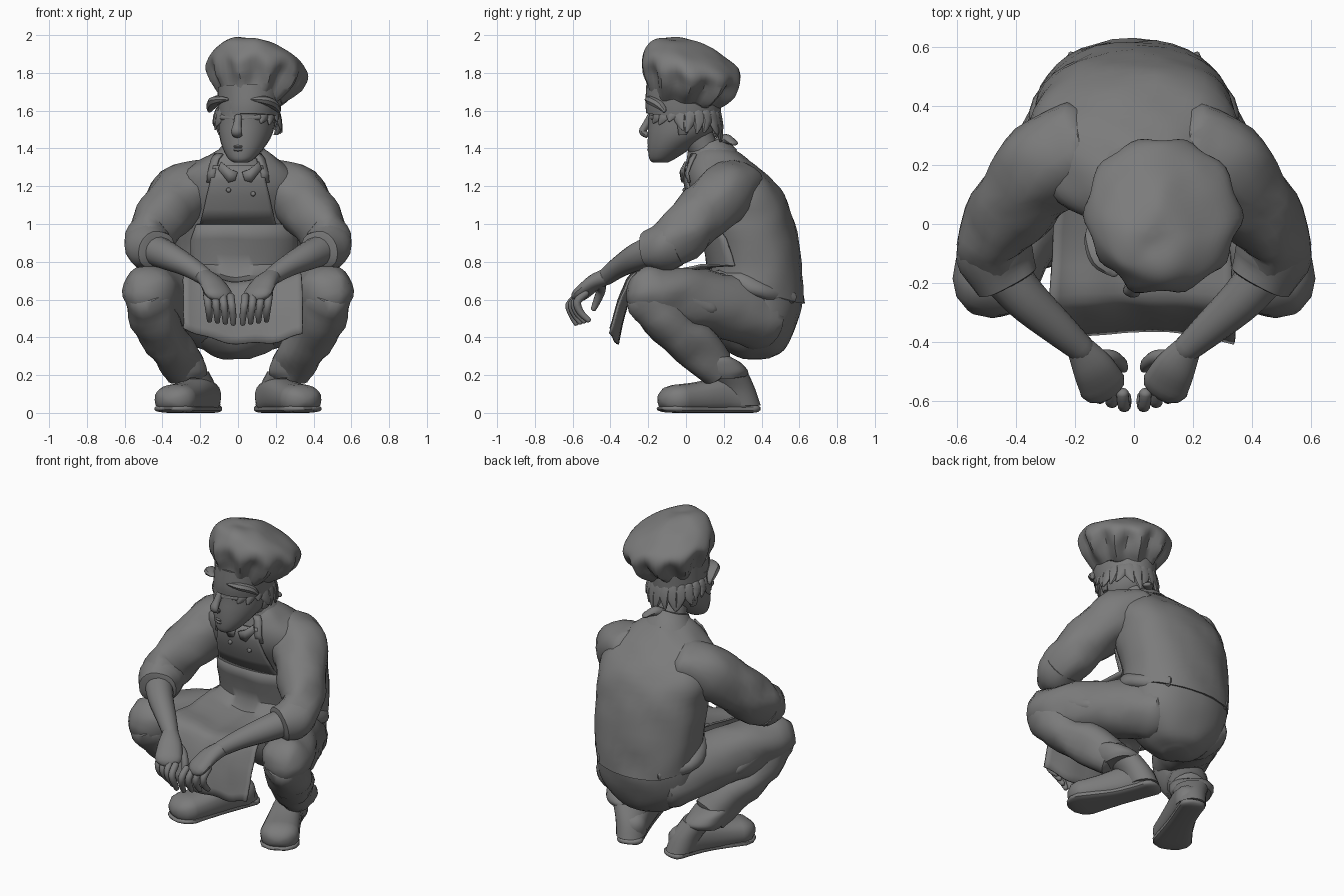
import bpy, bmesh, math, random
from mathutils import Vector, Matrix, noise

random.seed(4)
GREY = bpy.data.materials.new("dark_grey")
GREY.diffuse_color = (0.2, 0.2, 0.2, 1)


def finish(name, bm, wrinkle=0.0, matrix=None, angle=40):
    for v in bm.verts:
        if wrinkle:
            v.co += noise.noise_vector(v.co * 8) * wrinkle
        if matrix:
            v.co = matrix @ v.co
    bmesh.ops.recalc_face_normals(bm, faces=bm.faces)
    me = bpy.data.meshes.new(name)
    bm.to_mesh(me)
    bm.free()
    ob = bpy.data.objects.new(name, me)
    bpy.context.collection.objects.link(ob)
    me.materials.append(GREY)
    bpy.ops.object.select_all(action='DESELECT')
    ob.select_set(True)
    bpy.context.view_layer.objects.active = ob
    bpy.ops.object.shade_smooth_by_angle(angle=math.radians(angle))
    return ob


def spline(pts, n):
    out = []
    for i in range(len(pts) - 1):
        q = [pts[max(i - 1, 0)], pts[i], pts[i + 1], pts[min(i + 2, len(pts) - 1)]]
        for k in range(n):
            t = k / n
            out.append([0.5 * (2 * b + (c - a) * t + (2 * a - 5 * b + 4 * c - d) * t * t
                               + (3 * b - a - 3 * c + d) * t ** 3) for a, b, c, d in zip(*q)])
    return out + [list(pts[-1])]


def loft(name, pts, level=False, hint=(0, 0, 1), sides=20, p=2.0, dome=(0.7, 0.7),
         n=4, wrinkle=0.0, matrix=None, warp=None, floor=None):
    """Rings of x, y, z, half width, half height: level, or square to the path."""
    path = spline(pts, n)
    C = [Vector(q[:3]) for q in path]
    rings = []
    for i, q in enumerate(path):
        if level:
            rings.append((C[i], Vector((1, 0, 0)), Vector((0, 1, 0)), q[3], q[4]))
            continue
        t = (C[min(i + 1, len(C) - 1)] - C[max(i - 1, 0)]).normalized()
        a = t.cross(Vector(hint)).normalized()
        b = a.cross(t)
        rings.append((C[i], a, b, q[3], q[4]))
        if i in (0, len(path) - 1):
            sgn, d = (-1, dome[0]) if i == 0 else (1, dome[1])
            r = max(q[3], q[4]) * d
            extra = [(C[i] + t * sgn * r * math.sin(e), a, b, q[3] * math.cos(e), q[4] * math.cos(e))
                     for e in (0.5, 1.0, 1.4)] if d else []
            if i == 0:
                rings = extra[::-1] + rings
            else:
                rings += extra
    bm = bmesh.new()
    grid = []
    for c, a, b, ra, rb in rings:
        row = []
        for k in range(sides):
            th = 2 * math.pi * k / sides
            cs, sn = math.cos(th), math.sin(th)
            co = c + a * (math.copysign(abs(cs) ** (2 / p), cs) * ra) + b * (math.copysign(abs(sn) ** (2 / p), sn) * rb)
            if warp:
                co = warp(co, c, th)
            if floor is not None:
                co.z = max(co.z, floor)
            row.append(bm.verts.new(co))
        grid.append(row)
    for r0, r1 in zip(grid, grid[1:]):
        for k in range(sides):
            m = (k + 1) % sides
            bm.faces.new((r0[k], r0[m], r1[m], r1[k]))
    bm.faces.new(grid[0])
    bm.faces.new(grid[-1])
    return finish(name, bm, wrinkle, matrix)


def sheet(name, rows, thick=0.012, wrinkle=0.0):
    bm = bmesh.new()
    vs = [[bm.verts.new(c) for c in r] for r in rows]
    for a, b in zip(vs, vs[1:]):
        for k in range(len(a) - 1):
            bm.faces.new((a[k], a[k + 1], b[k + 1], b[k]))
    ob = finish(name, bm, wrinkle)
    mod = ob.modifiers.new("thickness", 'SOLIDIFY')
    mod.thickness, mod.offset = thick, 0
    return ob


# Shirt body and seat of the trousers
SHIRT = [(0, .37, .62, .32, .255), (0, .37, .8, .33, .24), (0, .33, 1.0, .345, .245), (0, .275, 1.15, .35, .25),
         (0, .21, 1.27, .3, .21), (.01, .17, 1.35, .19, .15), (.02, .14, 1.4, .1, .09)]
hem = lambda co, c, th: co + Vector((0, 0, -.25 * (co.y - .45) * max(0, (.85 - c.z) / .23)))
loft("shirt_body", SHIRT, level=True, p=2.3, sides=36, wrinkle=.012, warp=hem)
loft("trouser_seat", [(0, .37, .285, .07, .07), (0, .37, .33, .17, .15), (0, .365, .45, .3, .215),
                      (0, .375, .6, .32, .24), (0, .38, .74, .3, .22)],
     level=True, p=2.15, sides=32, wrinkle=.01)


def chest_y(x, z):
    for a, b in zip(SHIRT, SHIRT[1:]):
        if a[2] <= z <= b[2]:
            f = (z - a[2]) / (b[2] - a[2])
            _, yc, _, rx, ry = [u + (v - u) * f for u, v in zip(a, b)]
            return yc - ry * max(0, 1 - abs(x / rx) ** 2.3) ** (1 / 2.3)


# Apron: bib, straps, and skirt draped over the lap
U = [i / 10 - 1 for i in range(21)]
sheet("apron_bib", [[(u * w, chest_y(u * w, z) - .018, z) for u in U]
                    for z, w in ((1.31, .13), (1.23, .145), (1.15, .165), (1.08, .18), (1.0, .2))])
for s in (-1, 1):
    sheet("apron_strap", [[(s * (x + d), chest_y(x + d, z) - .014, z) for d in (-.02, .02)]
                          for z, x in ((1.22, .145), (1.27, .14), (1.31, .13), (1.345, .12), (1.37, .1))])
rows = [[(u * w + .03, chest_y(u * w + .03, z) - .016, z) for u in U]
        for z, w in ((1.0, .25), (.92, .28), (.84, .28), (.78, .28))]
lap = spline([(.08, .72, .29), (-.08, .69, .3), (-.23, .69, .31), (-.285, .64, .315), (-.325, .53, .315),
              (-.36, .365, .315)], 3)
for i, (y, z, w) in enumerate(lap):
    f = i / (len(lap) - 1)
    rows.append([(u * w + .025, y - .04 * f * u * u, z + (.07 * f if f > .6 else .06) * u * u
                  - .015 * f * u + .006 * math.sin(9 * u)) for u in U])
sheet("apron_skirt", rows, wrinkle=.006)

# Buttons and collar
for x, z in ((-.05, 1.18), (.08, 1.16)):
    loft("button", [(x, chest_y(x, z) - .02, z, .014, .014), (x, chest_y(x, z) - .034, z, .012, .012)],
         sides=10, n=1, dome=(0, .3))
slope = lambda co, c, th: co + Vector((0, 0, .4 * (co.y - .1)))
loft("collar", [(.015, .13, 1.32, .165, .14), (.02, .115, 1.385, .118, .11), (.025, .1, 1.42, .092, .09)],
     level=True, warp=slope, wrinkle=.006)
for s in (-1, 1):
    sheet("collar_flap", [[(.01 + s * x, chest_y(x, z) - .03, z) for x, z in row]
                          for row in (((.012, 1.275), (.05, 1.29), (.1, 1.33)),
                                      ((.025, 1.23), (.06, 1.22), (.115, 1.29)))])

# Limbs, built for each side
for s in (-1, 1):
    M = Matrix.Diagonal((s, 1, 1, 1))
    kw = dict(matrix=M)
    loft("sleeve", [(.17, .26, 1.22, .15, .125), (.29, .2, 1.165, .165, .15), (.395, .075, 1.045, .145, .15),
                    (.47, -.035, .925, .125, .14), (.455, -.14, .875, .115, .115)], dome=(.5, 0), wrinkle=.022, **kw)
    loft("sleeve_cuff", [(.472, -.06, .9, .122, .128), (.462, -.13, .875, .126, .123), (.43, -.2, .86, .112, .108)],
         dome=(0, .1), wrinkle=.014, **kw)
    loft("forearm", [(.46, -.14, .87, .085, .085), (.37, -.25, .83, .075, .075), (.26, -.35, .775, .06, .057),
                     (.175, -.425, .72, .046, .046)], sides=16, **kw)
    loft("hand", [(.185, -.415, .725, .046, .044), (.14, -.485, .69, .07, .042), (.105, -.55, .635, .08, .036)],
         sides=16, **kw)
    for i in range(4):
        kx, ky, kz = .165 - .042 * i, -.53 - .014 * i, .635 - .006 * i
        loft("finger", [(kx, ky, kz, .021, .021), (kx - .005, ky - .045, kz - .045, .021, .021),
                        (kx - .012, ky - .03, kz - .1, .019, .019),
                        (kx - .014, ky + .015 - .008 * i, kz - .145, .014, .014)],
             hint=(1, 0, 0), sides=10, n=3, **kw)
    loft("thumb", [(.14, -.455, .685, .03, .03), (.08, -.45, .65, .025, .025), (.045, -.47, .595, .021, .021),
                   (.035, -.49, .55, .015, .015)], hint=(0, 1, 0), sides=10, **kw)
    loft("trouser_thigh", [(.15, .4, .5, .17, .17), (.27, .2, .565, .165, .17), (.4, -.04, .62, .155, .16),
                           (.475, -.18, .638, .14, .14)], dome=(.6, 1), wrinkle=.022, **kw)
    loft("trouser_shin", [(.475, -.19, .61, .13, .13), (.425, -.08, .46, .125, .12), (.35, .06, .34, .12, .115),
                          (.285, .17, .245, .105, .11)], dome=(.7, .2), wrinkle=.022, **kw)
    loft("trouser_hem", [(.27, .195, .19, .1, .12), (.275, .19, .22, .118, .135), (.295, .17, .27, .115, .13),
                         (.31, .14, .3, .1, .11)], level=True, wrinkle=.02, **kw)
    loft("trouser_pocket", [(.42, .12, .56, .07, .05), (.47, 0, .61, .07, .06), (.52, -.1, .63, .06, .06)],
         sides=12, wrinkle=.014, **kw)
    # Boot upper, shaft and sole
    loft("boot", [(.17, .3, .08, .085, .085), (.21, .2, .095, .088, .095), (.28, .05, .08, .103, .082),
                  (.33, -.05, .072, .115, .078)], p=2.5, dome=(.7, .85), floor=.01, **kw)
    loft("boot_shaft", [(.175, .3, .04, .083, .095), (.2, .265, .13, .088, .1), (.25, .21, .22, .095, .115)],
         level=True, **kw)
    loft("boot_sole", [(.155, .345, .022, .076, .022), (.19, .25, .022, .074, .022), (.24, .13, .022, .08, .022),
                       (.33, -.05, .022, .116, .022)], p=3, dome=(.6, .88), floor=0, **kw)
    # Shirt hem gathered at the waist
    loft("waist_fold", [(.21, .17, .72, .04, .03), (.3, .28, .69, .035, .045), (.305, .42, .64, .03, .04),
                        (.2, .56, .61, .03, .03)], sides=12, wrinkle=.02, **kw)

# Head, turned a little to one side
H = Matrix.Translation((.05, 0, 0)) @ Matrix.Rotation(-.25, 4, 'Z')
loft("neck", [(.025, .13, 1.34, .09, .09), (.04, .08, 1.42, .085, .09), (.05, .03, 1.52, .09, .1)], level=True)
loft("head", [(0, -.14, 1.325, .035, .04), (0, -.13, 1.345, .068, .068), (0, -.09, 1.4, .108, .115),
              (0, -.04, 1.47, .138, .165), (0, -.015, 1.55, .15, .185), (0, -.01, 1.65, .155, .19)],
     level=True, matrix=H, sides=24)
loft("nose", [(0, -.192, 1.57, .02, .02), (0, -.215, 1.53, .022, .02), (0, -.236, 1.49, .03, .02),
              (0, -.212, 1.47, .026, .016)], hint=(0, 1, 0), sides=12, dome=(.3, .3), matrix=H)
loft("brow", [(-.1, -.145, 1.565, .016, .016), (0, -.19, 1.56, .014, .016), (.1, -.145, 1.565, .016, .016)],
     sides=10, matrix=H)
for z in (1.41, 1.393):
    loft("lip", [(-.04, -.18, z, .009, .006), (0, -.2, z, .012, .009), (.04, -.18, z, .009, .006)],
         sides=10, matrix=H)
for s in (-1, 1):
    loft("ear", [(s * .15, .02, 1.47, .012, .022), (s * .163, .03, 1.51, .014, .034), (s * .165, .03, 1.55, .012, .03)],
         level=True, sides=12, matrix=H)

# Hair tufts under the hat and the kerchief knot behind the neck
for i in range(22):
    th = math.pi * (-.42 + 1.84 * i / 21)
    d = Vector((math.cos(th), math.sin(th), 0))
    if -d.y > .75:
        continue
    drop = .05 + .07 * max(0, d.y) + .05 * random.random()
    a, b = Vector((d.x * .15, d.y * .165, 1.6)), Vector((d.x * .165, d.y * .182, 1.6 - drop / 2))
    c = Vector((d.x * .178, d.y * .19, 1.6 - drop)) + Vector((-d.y, d.x, 0)) * random.uniform(-.03, .03)
    loft("hair_tuft", [(*a, .035, .02), (*b, .032, .018), (*c, .008, .006)], hint=d, sides=8, n=2, matrix=H)
for s in (-1, 1):
    loft("fringe", [(s * .07, -.185, 1.66, .02, .01), (s * .13, -.155, 1.655, .035, .025),
                    (s * .17, -.1, 1.63, .03, .024), (s * .19, -.07, 1.6, .012, .012)], sides=8, matrix=H)
loft("kerchief_knot", [(.05, .16, 1.42, .035, .03), (.07, .21, 1.45, .03, .028), (.11, .25, 1.43, .03, .014)],
     sides=10)

# Hat: band and pleated puff, tilted back
loft("hat_band", [(.055, -.015, 1.565, .163, .195), (.06, -.015, 1.62, .168, .2), (.065, -.01, 1.72, .175, .2)],
     level=True, sides=28, warp=lambda co, c, th: co + Vector((0, 0, -.1 * (co.y - c.y))))


def pleats(co, c, th):
    w = max(0, 1 - abs(c.z - 1.75) / .14)
    k = 1 + .06 * w * math.cos(10 * th) + .025 * w * math.sin(3 * th + 1)
    q = c + (co - c) * k
    q.z -= .2 * (q.y - c.y) + .12 * (q.x - c.x) + .02 * w * math.cos(10 * th)
    return q


loft("hat_puff", [(.07, -.01, 1.66, .165, .19), (.08, .005, 1.7, .2, .21), (.09, .025, 1.765, .24, .245),
                  (.095, .03, 1.82, .26, .26), (.095, .025, 1.875, .24, .24), (.085, .005, 1.93, .18, .185),
                  (.07, -.02, 1.97, .1, .1), (.065, -.03, 1.982, .02, .02)],
     level=True, sides=60, warp=pleats, wrinkle=.014)
